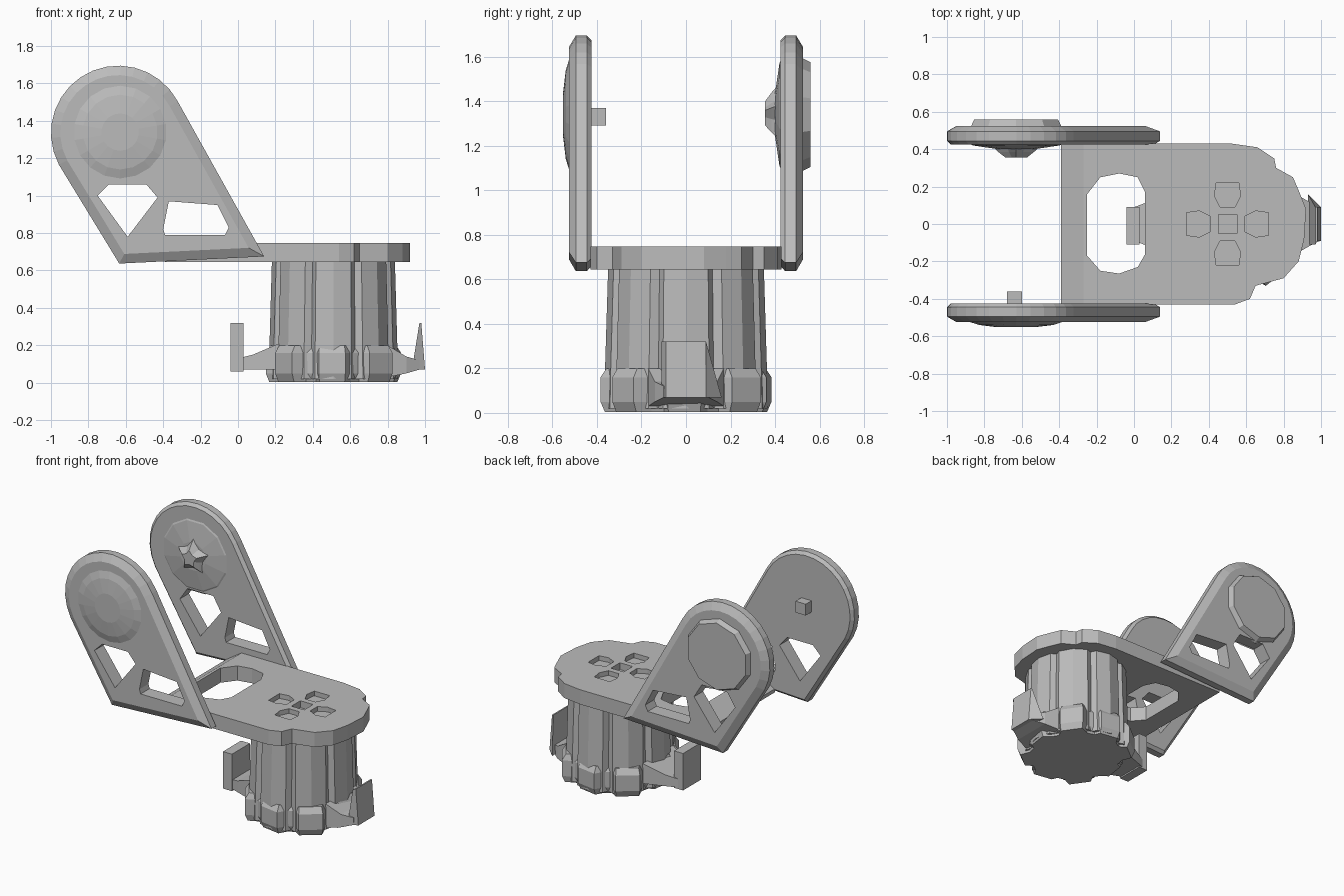
import bpy, bmesh, math

if "Cube" in bpy.data.objects:
    bpy.data.objects.remove(bpy.data.objects["Cube"])

grey = bpy.data.materials.new("plain grey")
grey.diffuse_color = (0.5, 0.5, 0.5, 1)
grey.use_nodes = True
grey.node_tree.nodes["Principled BSDF"].inputs["Base Color"].default_value = grey.diffuse_color


def loft(name, rings):
    """Closed solid through rings of equal point count."""
    bm = bmesh.new()
    vs = [[bm.verts.new(p) for p in r] for r in rings]
    n = len(rings[0])
    for a, b in zip(vs, vs[1:]):
        for i in range(n):
            j = (i + 1) % n
            bm.faces.new((a[i], a[j], b[j], b[i]))
    bm.faces.new(vs[0][::-1])
    bm.faces.new(vs[-1])
    bm.normal_update()
    if bm.calc_volume(signed=True) < 0:
        bmesh.ops.reverse_faces(bm, faces=bm.faces)
    me = bpy.data.meshes.new(name)
    bm.to_mesh(me)
    bm.free()
    me.materials.append(grey)
    ob = bpy.data.objects.new(name, me)
    bpy.context.collection.objects.link(ob)
    return ob


def prism_y(name, pts, a, b):
    return loft(name, [[(x, y, z) for x, z in pts] for y in (a, b)])


def prism_z(name, pts, a, b):
    return loft(name, [[(x, y, z) for x, y in pts] for z in (a, b)])


def box(name, x0, x1, y0, y1, z0, z1):
    return prism_z(name, [(x0, y0), (x1, y0), (x1, y1), (x0, y1)], z0, z1)


def circle(cx, cy, r, n, inner=None, turn=0.5):
    out = []
    for i in range(n):
        a = 2 * math.pi * (i + turn) / n
        q = inner if inner and i % 2 else r
        out.append((cx + q * math.cos(a), cy + q * math.sin(a)))
    return out


def disc_y(name, levels, n, star=1.0):
    """Stepped disc around the arm pivot; levels are (y, radius)."""
    return loft(name, [[(x, y, z) for x, z in circle(-0.63, 1.34, r, n, r * star)]
                       for y, r in levels])


def cut(ob, cutters):
    for c in cutters:
        m = ob.modifiers.new("cut", 'BOOLEAN')
        m.operation, m.solver, m.object = 'DIFFERENCE', 'EXACT', c
        bpy.context.view_layer.objects.active = ob
        bpy.ops.object.modifier_apply(modifier="cut")
        bpy.data.objects.remove(c)


# Side arms: rounded paddle with chamfered faces and two window cut-outs
outline = [(-0.64 + 0.36 * math.cos(math.radians(a)), 1.335 + 0.36 * math.sin(math.radians(a)))
           for a in [28 + i * 180 / 15 for i in range(16)]]
outline += [(-0.635, 0.637), (0.14, 0.675)]
for side, name in ((-1, "front_arm"), (1, "back_arm")):
    arm = prism_y(name, outline, side * 0.445, side * 0.495)
    bm = bmesh.new()
    bm.from_mesh(arm.data)
    for direction, width, depth in ((side, 0.05, 0.03), (-side, 0.02, 0.02)):
        cap = [f for f in bm.faces if f.normal.y * direction > 0.9]
        bmesh.ops.inset_region(bm, faces=cap, thickness=width, depth=depth, use_even_offset=True)
    bm.to_mesh(arm.data)
    bm.free()
    top = 1.06 if side < 0 else 1.09
    cut(arm, [
        prism_y("window_cutter", [(-0.75, 1.0), (-0.69, top), (-0.49, top),
                                  (-0.43, 0.99), (-0.59, 0.78)], side * 0.3, side * 0.7),
        prism_y("window_cutter", [(-0.37, 0.97), (-0.11, 0.95), (-0.05, 0.83),
                                  (-0.07, 0.79), (-0.39, 0.79), (-0.4, 0.82)],
                side * 0.3, side * 0.7)])

# Pivot details on the arms
disc_y("front_arm_dome", [(-0.515, 0.28), (-0.54, 0.2), (-0.552, 0.1)], 18)
box("front_arm_peg", -0.68, -0.6, -0.44, -0.36, 1.29, 1.37)
disc_y("back_arm_outer_disc", [(0.51, 0.26), (0.54, 0.245), (0.56, 0.235)], 10)
disc_y("back_arm_inner_swell", [(0.435, 0.27), (0.42, 0.24), (0.4, 0.1)], 12)
disc_y("back_arm_inner_stud", [(0.42, 0.14), (0.385, 0.1), (0.355, 0.06)], 10, 0.65)

# Bracket plate with sloping left edge, stepped nose, large opening and top recesses
plate_pts = [(-0.39, -0.43), (0.54, -0.43), (0.62, -0.4), (0.65, -0.33), (0.8, -0.29),
             (0.88, -0.2), (0.91, -0.08), (0.92, 0.08), (0.88, 0.18), (0.85, 0.25), (0.76, 0.3),
             (0.75, 0.35), (0.66, 0.41), (0.52, 0.43), (-0.39, 0.43)]
top_pts = [(max(x, -0.27), y) for x, y in plate_pts]
plate = loft("bracket_plate", [[(x, y, 0.645) for x, y in plate_pts],
                               [(x, y, 0.67) for x, y in plate_pts],
                               [(x, y, 0.748) for x, y in top_pts]])
opening = [(-0.25, -0.17), (-0.18, -0.25), (-0.08, -0.265), (0.02, -0.23), (0.06, -0.16),
           (0.06, 0.17), (0.02, 0.25), (-0.08, 0.27), (-0.18, 0.25), (-0.25, 0.16)]
cutters = [prism_z("opening_cutter", opening, 0.5, 0.9)]
for i in range(4):
    a = i * math.pi / 2
    c, s = math.cos(a), math.sin(a)
    shape = [(0.09, -0.04), (0.15, -0.07), (0.22, -0.06), (0.22, 0.06), (0.15, 0.07), (0.09, 0.04)]
    cutters.append(prism_z("recess_cutter", [(0.5 + c * u - s * v, s * u + c * v)
                                             for u, v in shape], 0.715, 0.9))
cutters.append(prism_z("centre_cutter", circle(0.5, 0, 0.07, 4), 0.7, 0.9))
cut(plate, cutters)


# Column with shallow vertical grooves
def polar_ring(specs, z, k=1.0):
    return [(0.51 + 0.94 * k * r * math.cos(math.radians(a)),
             k * r * math.sin(math.radians(a)), z) for a, r in specs]


column = []
for c in range(0, 360, 45):
    column += [(c - 17, 0.35), (c, 0.36), (c + 17, 0.35), (c + 22.5, 0.32)]
loft("column", [polar_ring(column, 0.02, 1.02), polar_ring(column, 0.2, 1.01),
                polar_ring(column, 0.67, 0.97)])

# Lobed base flange
lobes = []
for c in range(0, 360, 45):
    w = 0.39 if c % 90 else 0.37
    lobes += [(c - 13, w), (c + 10, w + 0.02), (c + 17, 0.345), (c + 27, 0.335)]
loft("base_flange", [polar_ring(lobes, 0.005, 0.95), polar_ring(lobes, 0.05),
                     polar_ring(lobes, 0.16), polar_ring(lobes, 0.2, 0.93)])

# Left clip: arm widening into the base and an upright tab
loft("left_clip_arm", [[(x, -w, 0.07), (x, w, 0.07), (x, w, h), (x, -w, h)]
                       for x, w, h in ((0.0, 0.09, 0.13), (0.08, 0.12, 0.15), (0.22, 0.17, 0.21))])
box("left_clip_tab", -0.04, 0.03, -0.11, 0.09, 0.06, 0.32)

# Right clip: arm and a tapering hook
loft("right_clip_arm", [[(x, -w, b), (x, w, b), (x, w, h), (x, -w, h)]
                        for x, w, b, h in ((0.8, 0.17, 0.03, 0.2), (0.9, 0.14, 0.05, 0.14),
                                           (0.97, 0.1, 0.07, 0.12))])
loft("right_clip_hook", [[(x0, -0.11, z), (x1, -0.09, z), (x1, 0.09, z), (x0, y, z)]
                         for x0, x1, y, z in ((0.93, 1.0, 0.16, 0.07), (0.97, 0.98, 0.09, 0.32))])
